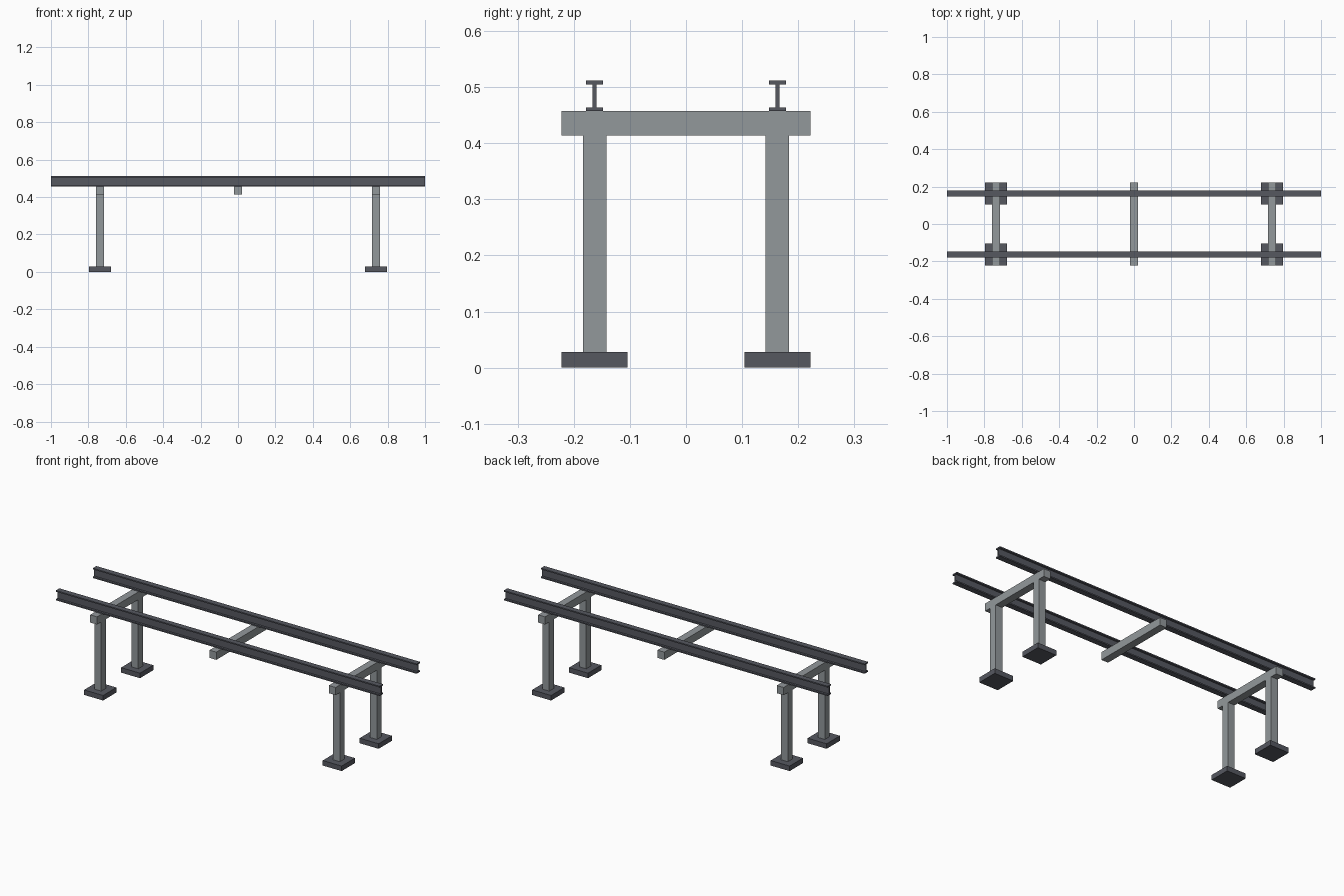
import bpy, bmesh

if "Cube" in bpy.data.objects:
    bpy.data.objects.remove(bpy.data.objects["Cube"])


def material(name, rgb):
    m = bpy.data.materials.new(name)
    m.diffuse_color = (*rgb, 1)
    m.use_nodes = True
    m.node_tree.nodes["Principled BSDF"].inputs["Base Color"].default_value = m.diffuse_color
    return m


LIGHT = material("light grey steel", (0.29, 0.315, 0.33))
DARK = material("dark grey steel", (0.093, 0.098, 0.118))


def finish(name, bm, mat):
    bmesh.ops.recalc_face_normals(bm, faces=bm.faces)
    mesh = bpy.data.meshes.new(name)
    bm.to_mesh(mesh)
    bm.free()
    mesh.materials.append(mat)
    obj = bpy.data.objects.new(name, mesh)
    bpy.context.collection.objects.link(obj)
    return obj


def box(name, x, y, z0, z1, sx, sy, mat):
    bm = bmesh.new()
    bmesh.ops.create_cube(bm, size=1)
    bmesh.ops.scale(bm, vec=(sx, sy, z1 - z0), verts=bm.verts)
    bmesh.ops.translate(bm, vec=(x, y, (z0 + z1) / 2), verts=bm.verts)
    return finish(name, bm, mat)


def i_beam(name, y, z0, z1, width, web, flange, mat):
    # half profile mirrored in y, then extruded along x
    half = [(web / 2, z0 + flange), (web / 2, z1 - flange)]
    half = [(width / 2, z0), (width / 2, z0 + flange)] + half
    half += [(width / 2, z1 - flange), (width / 2, z1)]
    profile = half + [(-a, z) for a, z in reversed(half)]
    bm = bmesh.new()
    face = bm.faces.new([bm.verts.new((-1, y + a, z)) for a, z in profile])
    ext = bmesh.ops.extrude_face_region(bm, geom=[face], use_keep_orig=True)
    verts = [g for g in ext["geom"] if isinstance(g, bmesh.types.BMVert)]
    bmesh.ops.translate(bm, vec=(2, 0, 0), verts=verts)
    return finish(name, bm, mat)


POST_X, RAIL_Y = 0.737, 0.163

# Two long I-section rails
for side, y in (("front", -RAIL_Y), ("back", RAIL_Y)):
    i_beam(f"{side}_rail", y, 0.457, 0.512, 0.031, 0.007, 0.007, DARK)

# Cross beams under the rails
for place, x in (("left", -POST_X), ("middle", 0), ("right", POST_X)):
    box(f"{place}_cross_beam", x, 0, 0.414, 0.457, 0.042, 0.443, LIGHT)

# Posts on square foot plates
for end, x in (("left", -POST_X), ("right", POST_X)):
    for side, y in (("front", -RAIL_Y), ("back", RAIL_Y)):
        box(f"{side}_{end}_post", x, y, 0.02, 0.414, 0.042, 0.042, LIGHT)
        box(f"{side}_{end}_foot", x, y, 0.0, 0.028, 0.117, 0.117, DARK)
